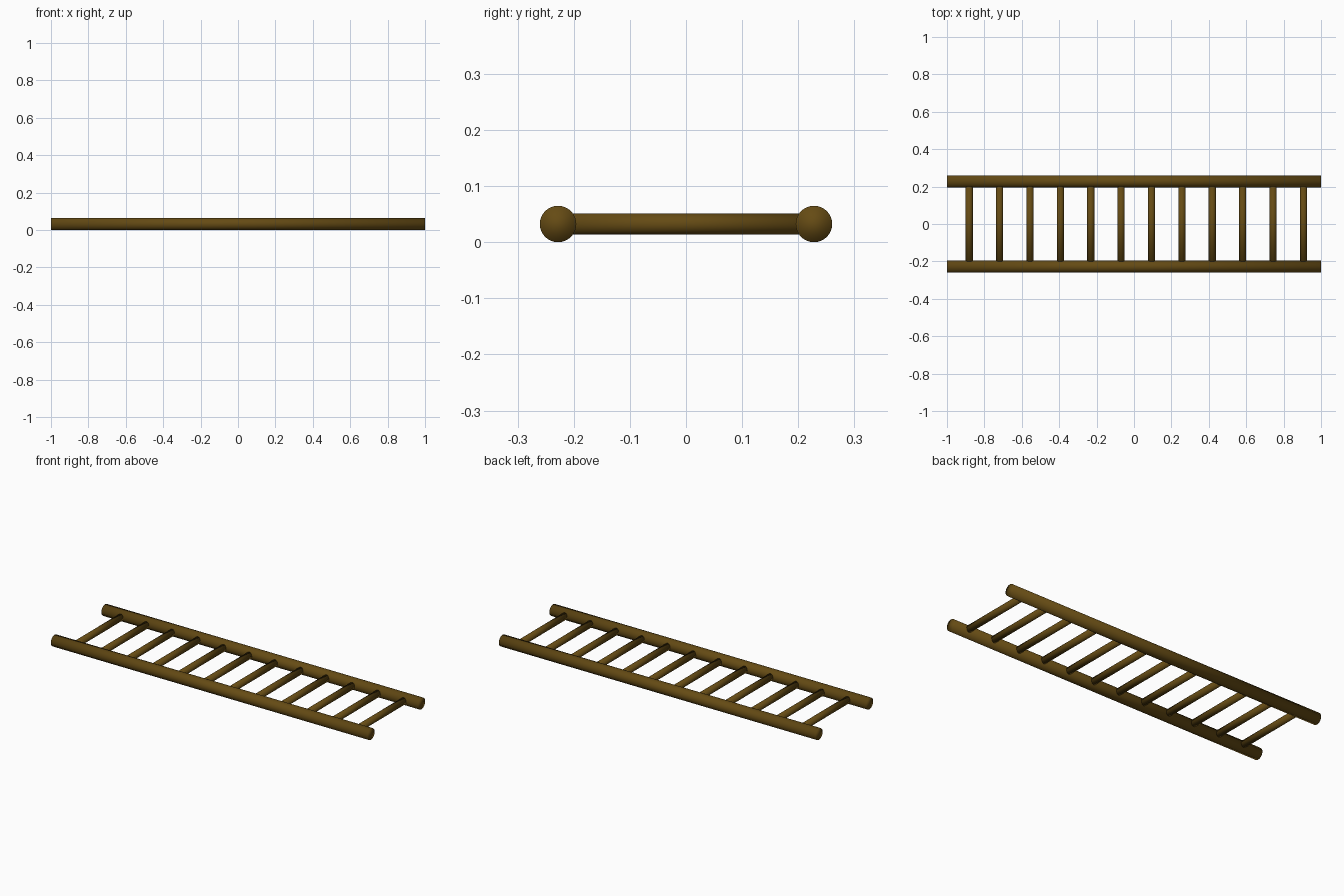
import bpy
import math

if "Cube" in bpy.data.objects:
    bpy.data.objects.remove(bpy.data.objects["Cube"])

RAIL_R, RUNG_R = 0.0325, 0.019
RAIL_Y, RUNGS = 0.228, 12
FIRST_X, LAST_X = -0.881, 0.906

wood = bpy.data.materials.new("dark_wood")
wood.diffuse_color = (0.13, 0.07, 0.007, 1)
wood.use_nodes = True
wood.node_tree.nodes["Principled BSDF"].inputs["Base Color"].default_value = wood.diffuse_color


def pole(name, radius, length, location, rotation):
    bpy.ops.mesh.primitive_cylinder_add(vertices=32, radius=radius, depth=length,
                                        location=location, rotation=rotation)
    ob = bpy.context.object
    ob.name = name
    ob.data.materials.append(wood)
    bpy.ops.object.shade_smooth()
    return ob


# Two long side rails along x
for side, label in ((-1, "front"), (1, "back")):
    pole(f"{label}_rail", RAIL_R, 2.0, (0, side * RAIL_Y, RAIL_R), (0, math.pi / 2, 0))

# Evenly spaced rungs, ending inside the rails
step = (LAST_X - FIRST_X) / (RUNGS - 1)
for i in range(RUNGS):
    pole(f"rung_{i + 1}", RUNG_R, 2 * RAIL_Y, (FIRST_X + i * step, 0, RAIL_R),
         (math.pi / 2, 0, 0))
